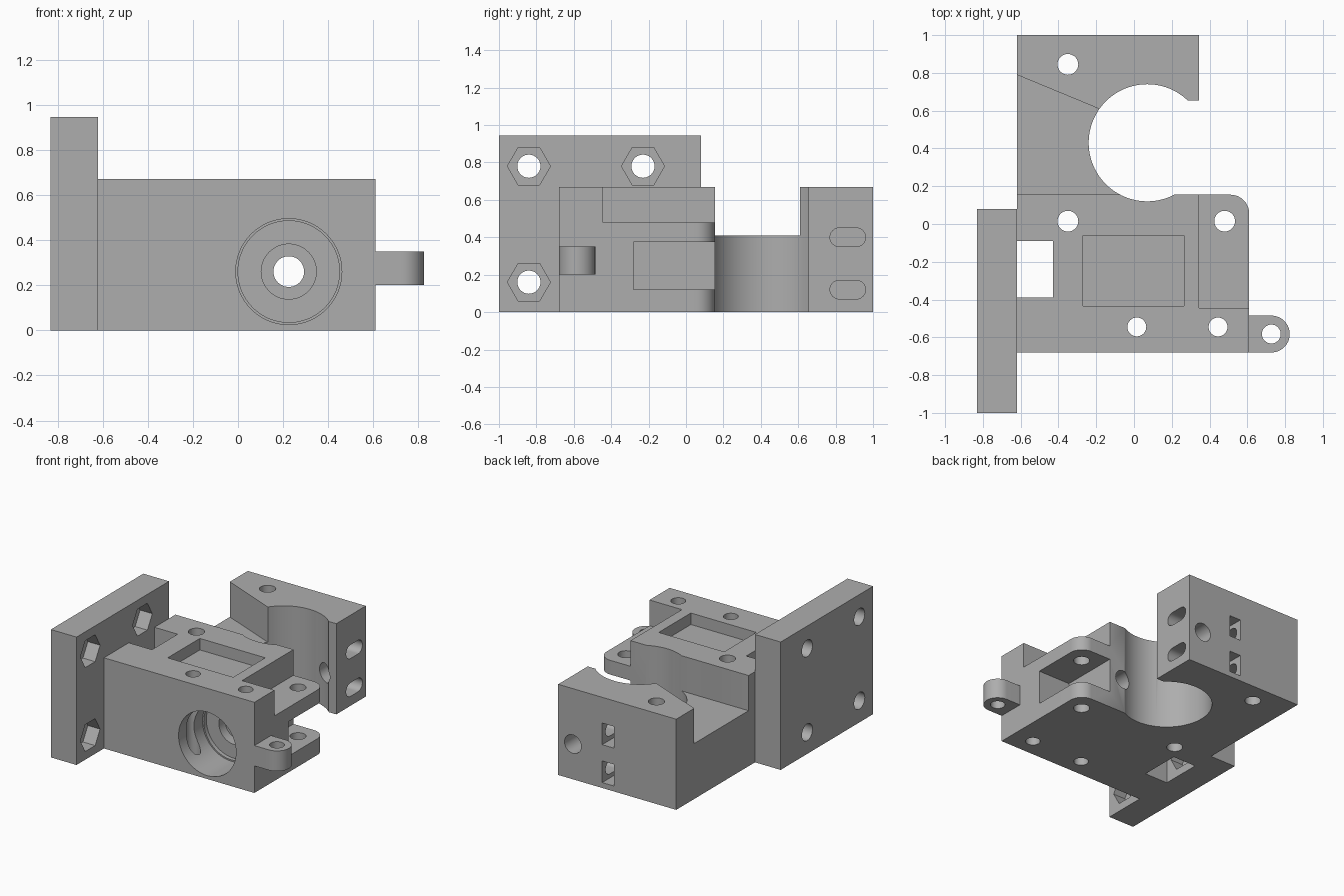
import bpy, bmesh
from math import sin, cos, pi

cube = bpy.data.objects.get("Cube")
if cube:
    bpy.data.objects.remove(cube, do_unlink=True)

GREY = (0.42, 0.42, 0.42, 1)
grey = bpy.data.materials.new("plain grey plastic")
grey.use_nodes = True
grey.diffuse_color = GREY
grey.node_tree.nodes["Principled BSDF"].inputs["Base Color"].default_value = GREY


def arc(u, v, r, start, end, n=16):
    steps = [start + (end - start) * i / n for i in range(n + 1)]
    return [(u + r * cos(a), v + r * sin(a)) for a in steps]


def circle(u, v, r, n=64):
    return arc(u, v, r, 0, 2 * pi, n)[:-1]


def rect(u0, v0, u1, v1):
    return [(u0, v0), (u1, v0), (u1, v1), (u0, v1)]


def prism(name, outline, lo, hi, axis="z"):
    """Extrude a 2D outline along an axis, from lo to hi."""
    place = {"x": lambda u, v, w: (w, u, v),
             "y": lambda u, v, w: (u, w, v),
             "z": lambda u, v, w: (u, v, w)}[axis]
    bm = bmesh.new()
    ends = [[bm.verts.new(place(u, v, w)) for u, v in outline] for w in (lo, hi)]
    for ring in ends:
        bm.faces.new(ring)
    for i in range(len(outline)):
        j = i - 1
        bm.faces.new((ends[0][j], ends[0][i], ends[1][i], ends[1][j]))
    bmesh.ops.recalc_face_normals(bm, faces=bm.faces)
    mesh = bpy.data.meshes.new(name)
    bm.to_mesh(mesh)
    bm.free()
    mesh.materials.append(grey)
    obj = bpy.data.objects.new(name, mesh)
    bpy.context.collection.objects.link(obj)
    return obj


def cut(target, outline, lo, hi, axis="z"):
    """Subtract a prism from the target and discard the cutter."""
    cutter = prism("cutter", outline, lo, hi, axis)
    cutter.hide_render = True
    mod = target.modifiers.new("cut", "BOOLEAN")
    mod.operation, mod.solver, mod.object = "DIFFERENCE", "EXACT", cutter
    bpy.context.view_layer.objects.active = target
    bpy.ops.object.modifier_apply(modifier=mod.name)
    bpy.data.objects.remove(cutter, do_unlink=True)


# Main body with a rounded corner and an open side for the motor recess
LEFT, TOP, STEP, BACK = -0.62, 0.67, 0.345, 0.155
outline = [(LEFT, -0.68), (0.61, -0.68)] + arc(0.51, 0.055, 0.1, 0, pi / 2)
outline += [(0.07, BACK), (0.07, 0.655), (STEP, 0.655), (STEP, 1), (LEFT, 1)]
body = prism("main_body", outline, 0, TOP)

# Round recess, and the lowered shelf beside it
cut(body, circle(0.07, 0.43, 0.31, 96), -0.1, 0.8)
cut(body, [(-0.7, BACK), (0.08, BACK), (0.08, 0.5), (-0.7, 0.823)], 0.41, 0.8)

# Corner step, side slot between the flanges, top pocket and nut access slot
cut(body, rect(STEP, -0.445, 0.7, 0.2), 0.48, 0.8)
cut(body, rect(STEP, -0.28, 0.7, 0.2), 0.12, 0.375)
cut(body, rect(-0.27, -0.435, 0.265, -0.06), 0.585, 0.8)
cut(body, rect(-0.7, -0.39, -0.43, -0.09), -0.1, 0.8)

# Stepped bearing bore with a shaft hole through to the back
for radius, end in ((0.235, -0.4), (0.225, -0.37), (0.122, -0.3), (0.068, 1.1)):
    cut(body, circle(0.225, 0.26, radius), -0.8, end, "y")

# Vertical screw holes
for x, y, r in ((0.015, -0.545, 0.05), (0.445, -0.545, 0.05),
                (-0.35, 0.015, 0.055), (0.48, 0.015, 0.055), (-0.35, 0.845, 0.055)):
    cut(body, circle(x, y, r, 32), -0.1, 0.8)

# Clamp screw slots in the side, with nut traps from the back
for z in (0.12, 0.4):
    slot = arc(0.91, z, 0.05, -pi / 2, pi / 2) + arc(0.82, z, 0.05, pi / 2, 3 * pi / 2)
    cut(body, slot, -0.2, 0.5, "x")
    cut(body, rect(-0.11, z - 0.08, -0.015, z + 0.08), 0.8, 1.1, "y")

# Mounting plate with hexagonal nut recesses
plate = prism("mounting_plate", rect(-1, 0, 0.08, 0.945), -0.83, LEFT, "x")
for y in (-0.84, -0.23):
    for z in (0.16, 0.78):
        cut(plate, circle(y, z, 0.062, 32), -0.9, -0.5, "x")
        cut(plate, circle(y, z, 0.115, 6), -0.72, -0.5, "x")

# Hinge ear on the side
ear_outline = [(0.6, -0.68)] + arc(0.727, -0.5825, 0.0975, -pi / 2, pi / 2, 32) + [(0.6, -0.485)]
ear = prism("hinge_ear", ear_outline, 0.2, 0.35)
cut(ear, circle(0.727, -0.5825, 0.05, 32), 0.1, 0.5)

# Smooth the curved walls, keep the edges crisp
bpy.ops.object.select_all(action="DESELECT")
for obj in (body, plate, ear):
    obj.select_set(True)
bpy.context.view_layer.objects.active = body
bpy.ops.object.shade_smooth_by_angle(angle=pi / 6)
